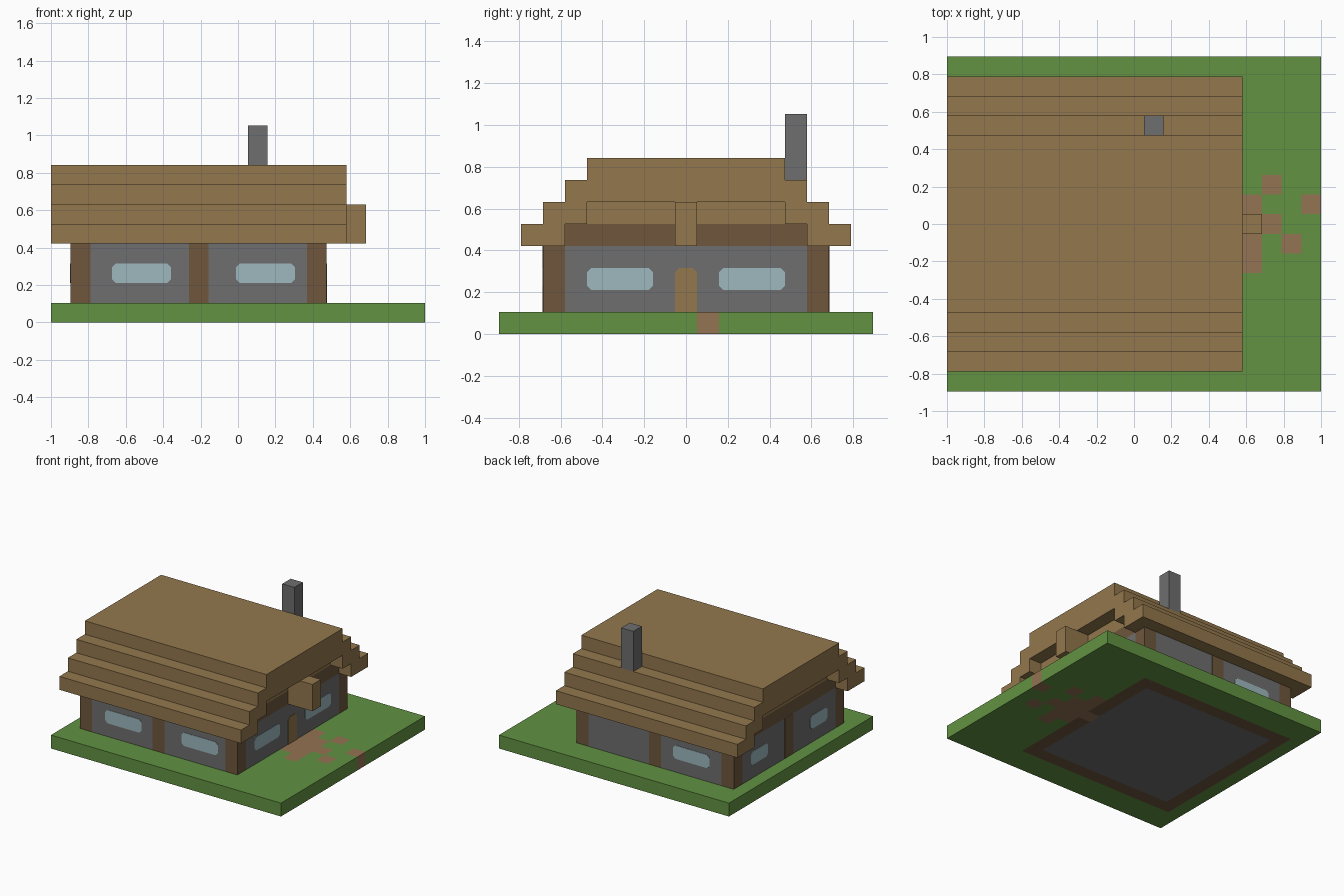
import bpy
import bmesh
from mathutils import Matrix, Vector

U = 2 / 19            # one block
LX, LY = 19, 17       # ground size in blocks

if "Cube" in bpy.data.objects:
    bpy.data.objects.remove(bpy.data.objects["Cube"], do_unlink=True)


def material(name, rgb):
    def lin(c):
        c /= 255
        return c / 12.92 if c < 0.04 else ((c + 0.055) / 1.055) ** 2.4
    col = [lin(c) for c in rgb] + [1]
    m = bpy.data.materials.new(name)
    m.use_nodes = True
    m.diffuse_color = col
    m.node_tree.nodes["Principled BSDF"].inputs["Base Color"].default_value = col
    return m


GRASS = material("grass green", (98, 146, 66))
DIRT = material("path dirt", (147, 115, 82))
PLANK = material("plank tan", (147, 119, 77))
LOG = material("log brown", (110, 86, 60))
STONE = material("stone grey", (110, 110, 110))
GLASS = material("window glass", (157, 184, 190))


def finish(name, bm, *mats):
    bmesh.ops.recalc_face_normals(bm, faces=bm.faces)
    mesh = bpy.data.meshes.new(name)
    bm.to_mesh(mesh)
    bm.free()
    for m in mats:
        mesh.materials.append(m)
    ob = bpy.data.objects.new(name, mesh)
    bpy.context.collection.objects.link(ob)
    return ob


def block(name, x, y, z, mat):
    """Box from block ranges; x counts from the left edge, y from the centre."""
    lo = Vector((x[0] - LX / 2, y[0], z[0])) * U
    hi = Vector((x[1] - LX / 2, y[1], z[1])) * U
    bm = bmesh.new()
    bmesh.ops.create_cube(bm, size=1, matrix=Matrix.Translation((lo + hi) / 2)
                          @ Matrix.Diagonal((*(hi - lo), 1)))
    return finish(name, bm, mat)


def plate(name, centre, out, width, height, mat, round_bottom=True):
    """Thin chipped-corner panel lying on a wall, facing the direction out."""
    w, h, c = width * U / 2, height * U / 2, 0.02
    b = c if round_bottom else 0
    pts = [(-w, b - h), (b - w, -h), (w - b, -h), (w, b - h),
           (w, h - c), (w - c, h), (c - w, h), (-w, h - c)]
    out = Vector(out)
    side = Vector((0, 0, 1)).cross(out)
    mid = Vector((centre[0] - LX / 2, centre[1], centre[2])) * U
    bm = bmesh.new()
    face = bm.faces.new([bm.verts.new(mid + side * s + Vector((0, 0, t)))
                         for s, t in pts])
    ext = bmesh.ops.extrude_face_region(bm, geom=[face])["geom"]
    bmesh.ops.translate(bm, vec=out * 0.003,
                        verts=[v for v in ext if isinstance(v, bmesh.types.BMVert)])
    bmesh.ops.remove_doubles(bm, verts=bm.verts, dist=1e-5)
    finish(name, bm, mat)


# Ground slab: grass with dirt path cells and the foundation showing underneath
PATH = {(13, 8), (14, 7), (14, 8), (14, 9), (14, 10), (15, 6), (15, 7), (15, 8),
        (15, 9), (16, 8), (16, 10), (17, 7), (18, 9)}


def ground_slot(p):
    i = min(int((p.x / U) + LX / 2), LX - 1)
    j = min(int((p.y / U) + LY / 2), LY - 1)
    if (i, j) in PATH:
        return 1
    if 2 <= i <= 12 and 3 <= j <= 13:
        return 3
    return 2 if 1 <= i <= 13 and 2 <= j <= 14 else 0


bm = bmesh.new()
bmesh.ops.create_grid(bm, x_segments=LX, y_segments=LY, size=1,
                      matrix=Matrix.Diagonal((LX * U / 2, LY * U / 2, 1, 1)))
ext = bmesh.ops.extrude_face_region(bm, geom=bm.faces[:], use_keep_orig=True)["geom"]
bmesh.ops.translate(bm, vec=(0, 0, U),
                    verts=[v for v in ext if isinstance(v, bmesh.types.BMVert)])
for f in bm.faces:
    f.material_index = ground_slot(f.calc_center_median())
finish("ground", bm, GRASS, DIRT, LOG, STONE)

# Stone walls
for s, word in ((-1, "front"), (1, "back")):
    block(word + "_wall", (2, 13), sorted((5.5 * s, 6.5 * s)), (1, 4), STONE)
block("left_wall", (13, 14), (-5.5, 5.5), (1, 4), STONE)
block("right_wall", (1, 2), (-5.5, 5.5), (1, 4), STONE)

# Log posts, slightly proud of nothing: middle ones are thin panels in the wall line
for s, word in ((-1, "front"), (1, "back")):
    for x in (1, 13):
        block(word + "_corner_post", (x, x + 1), sorted((5.5 * s, 6.5 * s)), (1, 4), LOG)
    block(word + "_middle_post", (7, 8), sorted((5.5 * s, 6.51 * s)), (1, 4), LOG)
block("right_middle_post", (0.99, 2), (-0.5, 0.5), (1, 4), LOG)

# Log beams and plank infill under the gables
for x, word in ((1, "right"), (13, "left")):
    block(word + "_gable_beam", (x, x + 1), (-5.5, 5.5), (4, 5), LOG)
    block(word + "_gable_infill", (x, x + 1), (-4.5, 4.5), (5, 6), PLANK)

# Stepped plank roof: two eave courses each side, two full courses on top
for s, word in ((-1, "front"), (1, "back")):
    block(word + "_lower_eave", (0, 15), sorted((5.5 * s, 7.5 * s)), (4, 5), PLANK)
    block(word + "_upper_eave", (0, 15), sorted((4.5 * s, 6.5 * s)), (5, 6), PLANK)
block("roof_middle_course", (0, 15), (-5.5, 5.5), (6, 7), PLANK)
block("roof_top_course", (0, 15), (-4.5, 4.5), (7, 8), PLANK)
block("porch_beam", (14, 16), (-0.5, 0.5), (4, 6), PLANK)

# Chimney
block("chimney", (10, 11), (4.5, 5.5), (7, 10), STONE)

# Windows and door
for x in (4.6, 10.9):
    plate("front_window", (x, -6.5, 2.5), (0, -1, 0), 3, 1, GLASS)
plate("back_window", (4.5, 6.5, 2.5), (0, 1, 0), 3, 1, GLASS)
for s in (-1, 1):
    plate("left_window", (14, 3 * s, 2.5), (1, 0, 0), 3, 1, GLASS)
    plate("right_window", (1, 3.5 * s, 2.5), (-1, 0, 0), 2, 1, GLASS)
plate("door", (14, 0, 2), (1, 0, 0), 1, 2, PLANK, round_bottom=False)
